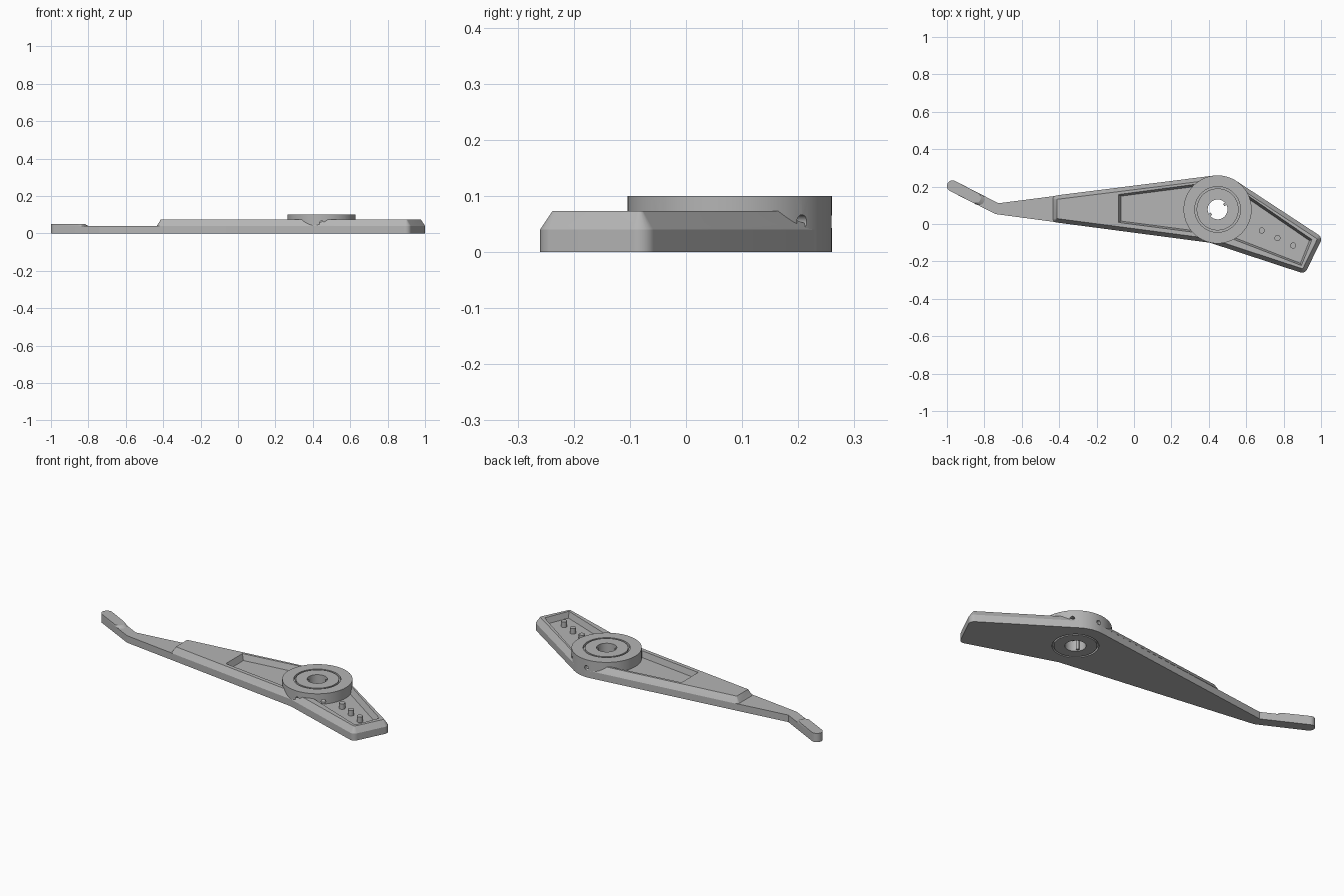
import bpy, bmesh, math
from mathutils import Vector, Matrix

cube = bpy.data.objects.get("Cube")
if cube:
    bpy.data.objects.remove(cube, do_unlink=True)

grey = bpy.data.materials.new("light_grey")
grey.use_nodes = True
COLOUR = (0.46, 0.46, 0.46, 1)
grey.diffuse_color = COLOUR
grey.node_tree.nodes["Principled BSDF"].inputs["Base Color"].default_value = COLOUR

HUB = (0.447, 0.078)
HUB_R = 0.182
PLATE_Z, TOP_Z, HUB_Z = 0.04, 0.073, 0.10
CHAMFER = 0.022


def finish(bm, name):
    bmesh.ops.recalc_face_normals(bm, faces=bm.faces)
    mesh = bpy.data.meshes.new(name)
    bm.to_mesh(mesh)
    bm.free()
    obj = bpy.data.objects.new(name, mesh)
    bpy.context.collection.objects.link(obj)
    mesh.materials.append(grey)
    return obj


def ring(x, y, r, z, n=64):
    return [(x + r * math.cos(math.tau * i / n), y + r * math.sin(math.tau * i / n), z)
            for i in range(n)]


def hull(name, points):
    """Convex solid around a set of points, with coplanar faces joined."""
    bm = bmesh.new()
    for p in points:
        bm.verts.new(p)
    res = bmesh.ops.convex_hull(bm, input=bm.verts)
    loose = [v for v in bm.verts if not v.link_faces]
    bmesh.ops.delete(bm, geom=loose, context='VERTS')
    bmesh.ops.dissolve_limit(bm, angle_limit=0.002, verts=bm.verts, edges=bm.edges)
    return finish(bm, name)


def rounded(name, circles, z0, z1, shrink=0.0):
    """Solid wrapped around discs, optionally tapering towards the top."""
    pts = []
    for x, y, r in circles:
        pts += ring(x, y, r, z0) + ring(x, y, max(r - shrink, 0.001), z1)
    return hull(name, pts)


def cylinder(name, r, depth, matrix, n=32):
    bm = bmesh.new()
    bmesh.ops.create_cone(bm, cap_ends=True, segments=n, radius1=r, radius2=r,
                          depth=depth, matrix=matrix)
    return finish(bm, name)


def cut(obj, cutters):
    bpy.context.view_layer.objects.active = obj
    for c in cutters:
        c.hide_render = True
        mod = obj.modifiers.new("cut", 'BOOLEAN')
        mod.operation, mod.solver, mod.object = 'DIFFERENCE', 'EXACT', c
        bpy.ops.object.modifier_apply(modifier=mod.name)


hub_disc = (*HUB, HUB_R)
bend = (-0.73, 0.081, 0.029)
tip = (-0.97, 0.203, 0.03)
long_end = [(-0.412, 0.131, 0.022), (-0.412, 0.030, 0.022)]
short_end = [(0.97, -0.083, 0.03), (0.898, -0.23, 0.03)]

# Base plates of the two arms, and the raised chamfered rims on them
long_plate = rounded("long_arm_plate", [hub_disc, bend], 0, PLATE_Z)
short_plate = rounded("short_arm_plate", [hub_disc] + short_end, 0, PLATE_Z)
long_rim = rounded("long_arm_rim", [hub_disc] + long_end, PLATE_Z, TOP_Z, CHAMFER)
short_rim = rounded("short_arm_rim", [hub_disc] + short_end, PLATE_Z, TOP_Z, CHAMFER)

# Bent finger and its raised pad
finger = rounded("finger", [tip, bend], 0, PLATE_Z)
pad_points = ring(*tip, PLATE_Z) + ring(*tip, 0.05)
pad_points += ring(-0.83, 0.131, 0.03, PLATE_Z) + ring(-0.848, 0.14, 0.029, 0.05)
pad = hull("finger_pad", pad_points)


def pocket(name, mouth, floor):
    return hull(name, [(x, y, TOP_Z + 0.001) for x, y in mouth]
                + [(x, y, TOP_Z + 0.02) for x, y in mouth]
                + [(x, y, PLATE_Z) for x, y in floor]
                + [(x, y, PLATE_Z - 0.01) for x, y in floor])


# Pockets sunk into the rims
long_pocket = pocket("long_pocket_cutter",
                     [(-0.083, 0.158), (-0.083, 0.008), (0.4, -0.055), (0.4, 0.222)],
                     [(-0.066, 0.146), (-0.066, 0.018), (0.4, -0.043), (0.4, 0.206)])
short_pocket = pocket("short_pocket_cutter",
                      [(0.5, 0.228), (0.952, -0.083), (0.895, -0.222), (0.5, -0.07)],
                      [(0.5, 0.206), (0.934, -0.091), (0.888, -0.206), (0.5, -0.055)])
core = cylinder("core_cutter", HUB_R - 0.006, 0.4, Matrix.Translation((*HUB, 0)), 64)
cut(long_plate, [core])
cut(short_plate, [core])
cut(long_rim, [long_pocket, core])
cut(short_rim, [short_pocket, core])

# Turned hub with a bore and a ring groove on both faces
profile = [(0.053, 0), (0.108, 0), (0.108, 0.015), (0.117, 0.015), (0.117, 0),
           (HUB_R, 0), (HUB_R, HUB_Z), (0.122, HUB_Z), (0.122, 0.085),
           (0.112, 0.085), (0.112, HUB_Z), (0.053, HUB_Z)]
bm = bmesh.new()
vs = [bm.verts.new((HUB[0] + r, HUB[1], z)) for r, z in profile]
es = [bm.edges.new((vs[i - 1], vs[i])) for i in range(len(vs))]
bmesh.ops.spin(bm, geom=vs + es, cent=(*HUB, 0), axis=(0, 0, 1),
               angle=math.tau, steps=64, use_merge=True)
bmesh.ops.remove_doubles(bm, verts=bm.verts, dist=0.0001)
hub = finish(bm, "hub")

# Radial screw holes in the hub
holes = []
for deg in (-90, -45, 45, 90):
    d = Vector((math.cos(math.radians(deg)), math.sin(math.radians(deg)), 0))
    place = Matrix.Translation(Vector((*HUB, 0.054)) + d * 0.17)
    turn = d.to_track_quat('Z', 'Y').to_matrix().to_4x4()
    holes.append(cylinder("hole_cutter", 0.0125, 0.09, place @ turn, 24))
cut(hub, holes)

# Two small keys inside the bore
keys = []
for i, deg in enumerate((35, 215)):
    bm = bmesh.new()
    m = (Matrix.Translation((*HUB, HUB_Z / 2)) @ Matrix.Rotation(math.radians(deg), 4, 'Z')
         @ Matrix.Translation((0.049, 0, 0)) @ Matrix.Diagonal((0.018, 0.014, 0.09, 1)))
    bmesh.ops.create_cube(bm, size=1, matrix=m)
    keys.append(finish(bm, f"bore_key_{i + 1}"))

# Three pins standing in the short pocket
pins = [cylinder(f"pin_{i + 1}", 0.016, 0.034,
                 Matrix.Translation((0.683 + 0.084 * i, -0.035 - 0.04 * i, 0.054)))
        for i in range(3)]

for c in [core, long_pocket, short_pocket] + holes:
    bpy.data.objects.remove(c, do_unlink=True)

# Smooth round surfaces, keep the edges crisp
bpy.ops.object.select_all(action='DESELECT')
for o in [long_plate, short_plate, long_rim, short_rim, finger, pad, hub] + pins:
    o.select_set(True)
bpy.context.view_layer.objects.active = hub
bpy.ops.object.shade_smooth_by_angle(angle=math.radians(25))
